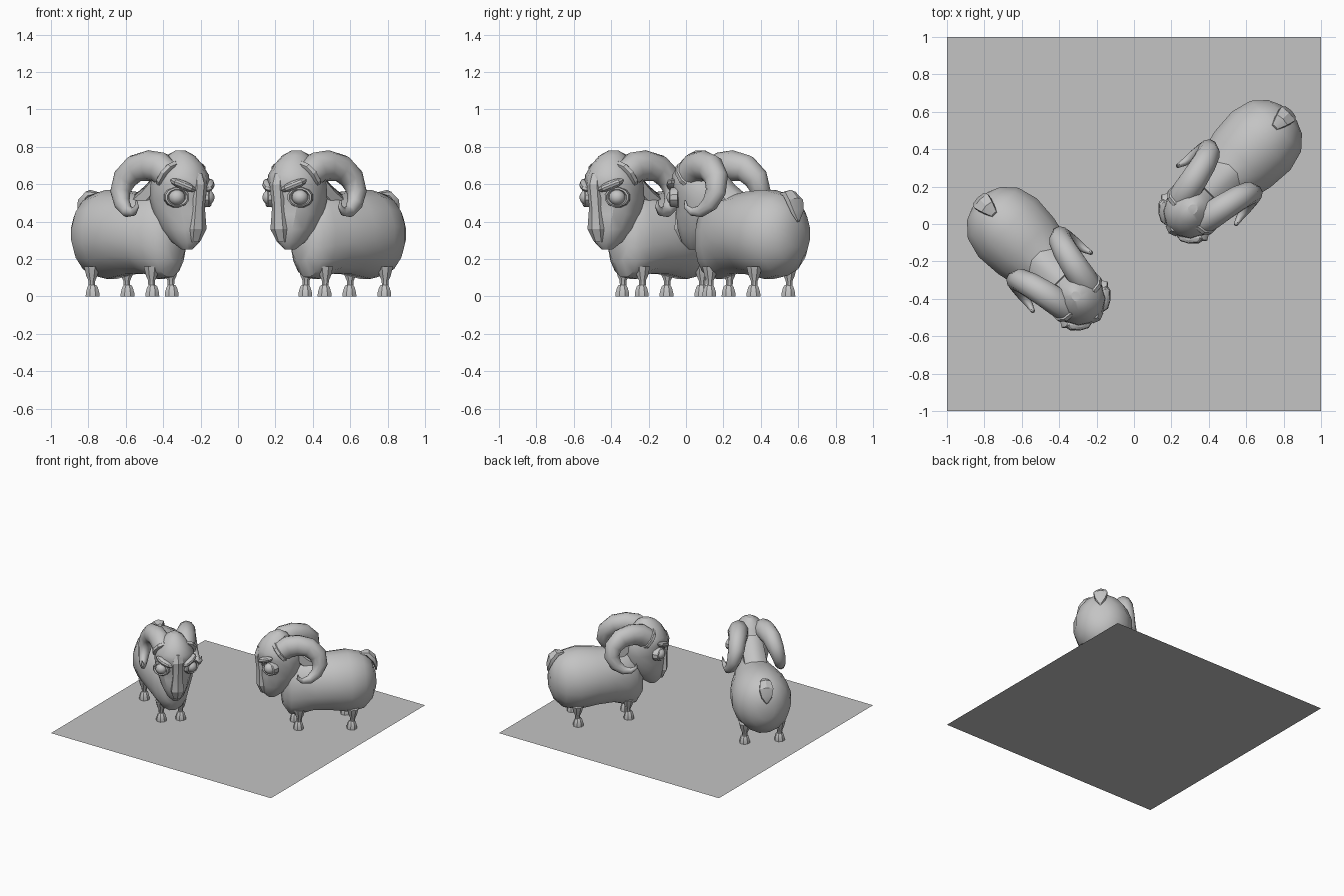
import bpy, bmesh, math
from mathutils import Vector, Matrix

if "Cube" in bpy.data.objects:
    bpy.data.objects.remove(bpy.data.objects["Cube"])

grey = bpy.data.materials.new("plain_grey")
grey.use_nodes = True
COLOUR = (0.55, 0.55, 0.55, 1)
grey.diffuse_color = COLOUR
grey.node_tree.nodes["Principled BSDF"].inputs["Base Color"].default_value = COLOUR

# The two rams: each is built facing -y, then placed and turned
PLACES = {
    "west_ram": Matrix.Translation((-0.52, -0.175, 0)) @ Matrix.Rotation(math.radians(45), 4, 'Z'),
    "east_ram": Matrix.Translation((0.525, 0.29, 0)) @ Matrix.Rotation(math.radians(-45), 4, 'Z'),
}


def add_part(name, bm, mirror=False, smooth=45):
    """Turn bm into one object per ram; mirror adds the other side."""
    if mirror:
        other = bmesh.ops.duplicate(bm, geom=bm.verts[:] + bm.edges[:] + bm.faces[:])["geom"]
        bmesh.ops.scale(bm, vec=(-1, 1, 1),
                        verts=[g for g in other if isinstance(g, bmesh.types.BMVert)])
    bmesh.ops.recalc_face_normals(bm, faces=bm.faces[:])
    mesh = bpy.data.meshes.new(name)
    bm.to_mesh(mesh)
    bm.free()
    mesh.materials.append(grey)
    for p in mesh.polygons:
        p.use_smooth = True
    mesh.set_sharp_from_angle(angle=math.radians(smooth))
    for ram, place in PLACES.items():
        obj = bpy.data.objects.new(f"{ram}_{name}", mesh)
        obj.matrix_world = place
        bpy.context.collection.objects.link(obj)


def loft(rings, bm=None):
    """Skin a list of equal point rings and close both ends."""
    bm = bm or bmesh.new()
    loops = [[bm.verts.new(p) for p in r] for r in rings]
    n = len(loops[0])
    for a, b in zip(loops, loops[1:]):
        for i in range(n):
            bm.faces.new((a[i], a[(i + 1) % n], b[(i + 1) % n], b[i]))
    bm.faces.new(loops[0])
    bm.faces.new(loops[-1])
    return bm


def ring(centre, u, v, n=12):
    """Ellipse of n points with half axes u and v."""
    c, u, v = Vector(centre), Vector(u), Vector(v)
    return [c + u * math.cos(t) + v * math.sin(t)
            for t in (math.tau * (i + 0.5) / n for i in range(n))]


def ball(centre, size, rot=(0, 0, 0), bm=None, seg=12):
    bm = bm or bmesh.new()
    m = Matrix.Translation(centre)
    for angle, axis in zip(rot, "ZYX"):
        m = m @ Matrix.Rotation(math.radians(angle), 4, axis)
    bmesh.ops.create_uvsphere(bm, u_segments=seg, v_segments=seg // 2 + 2, radius=1,
                              matrix=m @ Matrix.Diagonal((*size, 1)))
    return bm


# Ground sheet
bm = bmesh.new()
bmesh.ops.create_grid(bm, x_segments=1, y_segments=1, size=1)
mesh = bpy.data.meshes.new("ground_sheet")
bm.to_mesh(mesh)
bm.free()
mesh.materials.append(grey)
bpy.context.collection.objects.link(bpy.data.objects.new("ground_sheet", mesh))

# Woolly body: y, underside, back, half width
BODY = [(0.43, 0.26, 0.40, 0.06), (0.40, 0.18, 0.49, 0.13), (0.33, 0.11, 0.55, 0.195),
        (0.22, 0.09, 0.575, 0.225), (0.08, 0.115, 0.565, 0.215), (-0.05, 0.12, 0.54, 0.185),
        (-0.15, 0.09, 0.55, 0.15), (-0.22, 0.10, 0.50, 0.125), (-0.27, 0.18, 0.40, 0.07)]
add_part("body", loft([ring((0, y, (lo + hi) / 2), (w, 0, 0), (0, 0, (hi - lo) / 2), 16)
                       for y, lo, hi, w in BODY]))

# Neck strip rising from the back to the crown
add_part("neck", loft([ring((0, y, z), (w, 0, 0), (0, 0.03, 0.07), 8) for y, z, w in
                       [(0.0, 0.47, 0.09), (-0.10, 0.53, 0.09), (-0.20, 0.62, 0.08)]]))

# Head: z, front, back, half width
HEAD = [(0.25, -0.38, -0.32, 0.025), (0.29, -0.42, -0.26, 0.065), (0.36, -0.44, -0.18, 0.10),
        (0.44, -0.44, -0.14, 0.125), (0.52, -0.435, -0.12, 0.14), (0.60, -0.465, -0.13, 0.15),
        (0.65, -0.46, -0.16, 0.14), (0.71, -0.425, -0.2, 0.10), (0.755, -0.38, -0.23, 0.065),
        (0.78, -0.33, -0.27, 0.025)]
add_part("head", loft([ring((0, (f + b) / 2, z), (w, 0, 0), (0, (f - b) / 2, 0), 12)
                       for z, f, b, w in HEAD]), smooth=30)

# Nose bridge running from brow to muzzle
add_part("nose_bridge", loft([ring((0, y, z), (w, 0, 0), (0, 0.03, 0), 6) for z, y, w in
                              [(0.29, -0.405, 0.03), (0.36, -0.435, 0.055), (0.48, -0.435, 0.04),
                               (0.60, -0.45, 0.045), (0.66, -0.43, 0.03)]]), smooth=20)

# Eyes, lids and slanting brows
add_part("eyes", ball((0.112, -0.385, 0.53), (0.045, 0.045, 0.042)), True)
bm = bmesh.new()
lid = Matrix.Translation((0.115, -0.39, 0.53)) @ Matrix.Rotation(math.radians(38), 4, 'Z')
loft([[lid @ p for p in ring((0, y, 0), (r, 0, 0), (0, 0, r * 0.8), 12)]
      for y, r in [(0.03, 0.07), (-0.012, 0.066), (-0.018, 0.056), (0.0, 0.046)]], bm)
add_part("eyelids", bm, True, 30)
add_part("brows", ball((0.095, -0.415, 0.595), (0.075, 0.035, 0.025), (40, -22, 0), seg=8), True, 25)

# Curled horns: centre point and radius along the curl
HORN = [(0.085, -0.30, 0.645, 0.08), (0.095, -0.24, 0.69, 0.085), (0.11, -0.17, 0.70, 0.082),
        (0.13, -0.09, 0.685, 0.076), (0.15, -0.03, 0.63, 0.068), (0.17, -0.015, 0.56, 0.057),
        (0.185, -0.045, 0.495, 0.045), (0.20, -0.10, 0.455, 0.033), (0.21, -0.155, 0.453, 0.022),
        (0.22, -0.19, 0.48, 0.013), (0.225, -0.192, 0.515, 0.004)]


def horn_ring(i, scale=1.0, shift=0.0):
    pts = [Vector(h[:3]) for h in HORN]
    t = (pts[min(i + 1, len(pts) - 1)] - pts[max(i - 1, 0)]).normalized()
    side = (Vector((1, 0, 0)) - t * t.x).normalized()
    r = HORN[i][3] * scale
    return ring(pts[i] + t * shift, side * r * 0.9, t.cross(side) * r, 10)


add_part("horns", loft([horn_ring(i) for i in range(len(HORN))]), True, 40)

# Raised collar round each horn base
add_part("horn_collars", loft([horn_ring(0, s, d) for s, d in
                               [(1.0, -0.015), (1.13, -0.01), (1.13, 0.012), (1.0, 0.018)]]), True, 30)

# Legs and hooves: height, half width
LEG = [(0.16, 0.045), (0.11, 0.032), (0.085, 0.02), (0.055, 0.019)]
HOOF = [(0.062, 0.02), (0.05, 0.03), (0.02, 0.039), (0.0, 0.04)]
for end, x, y in (("front", 0.073, -0.155), ("rear", 0.132, 0.238)):
    for part, prof in (("legs", LEG), ("hooves", HOOF)):
        bm = loft([ring((x, y - (0.006 if part == "hooves" else 0), z), (r, 0, 0), (0, r, 0), 8)
                   for z, r in prof])
        add_part(f"{end}_{part}", bm, True, 30)

# Short flat tail lying on the rump
add_part("tail", loft([ring((0, y, z), (w, 0, 0), (0, 0.6 * h, 0.8 * h), 6) for y, z, w, h in
                       [(0.32, 0.55, 0.02, 0.012), (0.37, 0.55, 0.045, 0.025),
                        (0.415, 0.505, 0.06, 0.028), (0.435, 0.45, 0.045, 0.022),
                        (0.44, 0.405, 0.01, 0.01)]]), smooth=30)
